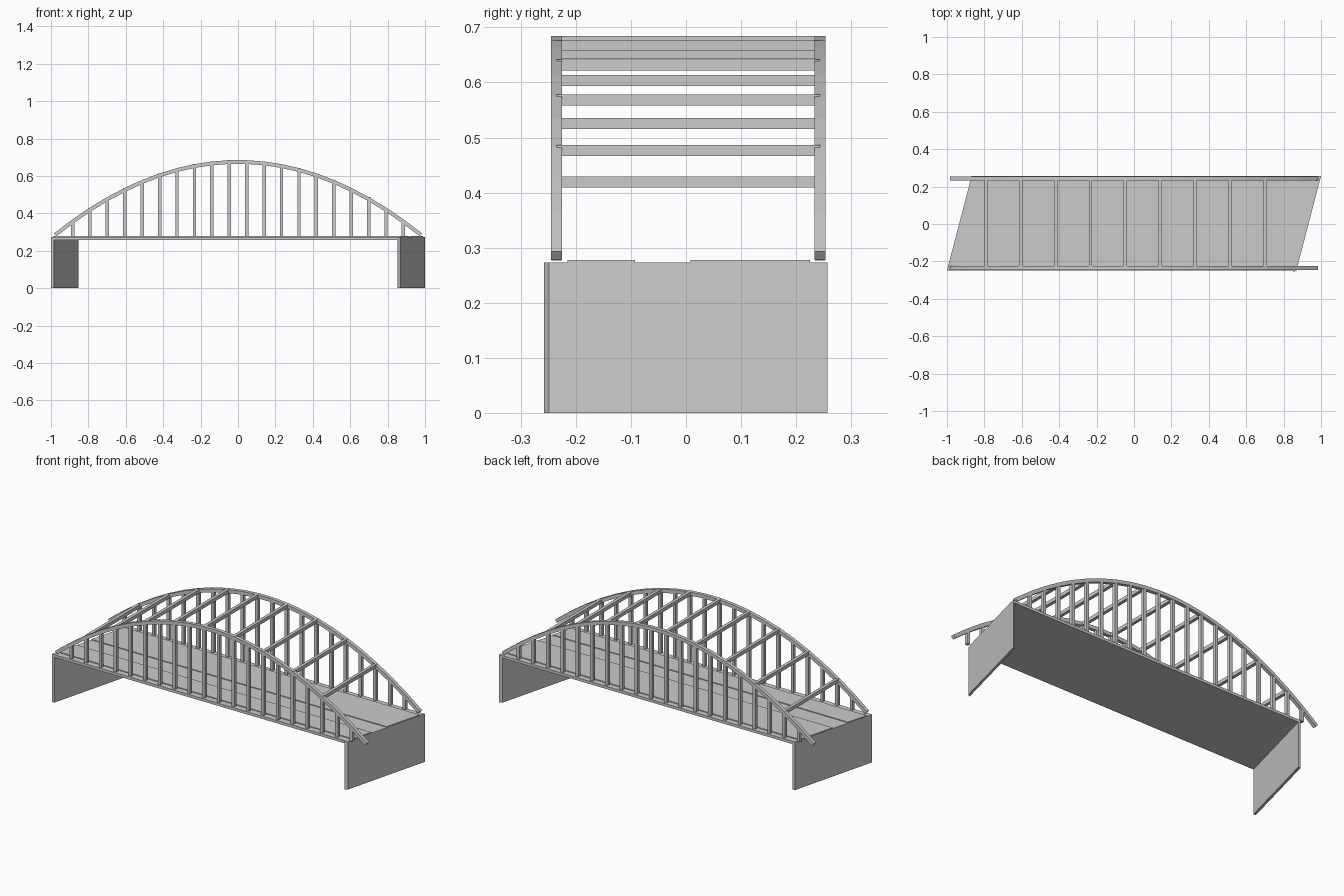
import bpy
from mathutils import Vector

if "Cube" in bpy.data.objects:
    bpy.data.objects.remove(bpy.data.objects["Cube"])


def mesh_object(name, verts, faces):
    me = bpy.data.meshes.new(name)
    me.from_pydata(verts, [], faces)
    ob = bpy.data.objects.new(name, me)
    bpy.context.collection.objects.link(ob)
    return ob


def prism(name, outline, z0, z1):
    """Extrude a counter-clockwise plan outline from z0 to z1."""
    n = len(outline)
    verts = [(x, y, z) for z in (z0, z1) for x, y in outline]
    faces = [tuple(reversed(range(n))), tuple(range(n, 2 * n))]
    faces += [(i, (i + 1) % n, (i + 1) % n + n, i + n) for i in range(n)]
    return mesh_object(name, verts, faces)


def box(name, x, y0, y1, z0, z1, w):
    return prism(name, [(x - w / 2, y0), (x + w / 2, y0),
                        (x + w / 2, y1), (x - w / 2, y1)], z0, z1)


def arch_z(x):
    return 0.675 - 0.408 * x * x


FRONT, BACK = -0.249, 0.257
SKEW = 0.132 / (BACK - FRONT)


def skew_strip(name, y0, y1, z0, z1, inset=0.0):
    """Strip running the length of the skewed deck."""
    def left(y): return -1 + inset + SKEW * (y - FRONT)
    def right(y): return 0.868 - inset + SKEW * (y - FRONT)
    return prism(name, [(left(y0), y0), (right(y0), y0),
                        (right(y1), y1), (left(y1), y1)], z0, z1)


# Skewed deck with slightly raised road strips
skew_strip("deck", FRONT, BACK, 0.258, 0.2735)
skew_strip("front_road_strip", -0.215, -0.093, 0.27, 0.278, 0.002)
skew_strip("back_road_strip", 0.008, 0.225, 0.27, 0.278, 0.002)

# End walls
prism("right_abutment", [(0.852, -0.258), (0.868, FRONT), (1.0, BACK), (0.984, 0.25)], 0, 0.273)
prism("left_abutment", [(-1.0, FRONT), (-0.985, FRONT), (-0.853, BACK), (-0.868, BACK)], 0, 0.26)

# Arches, faceted at each hanger
STEP = 0.0931
nodes = [(i - 10.5) * STEP for i in range(22)]
H = 0.01
for side, yc in (("front", -0.235), ("back", 0.243)):
    verts, faces = [], []
    for x in nodes:
        n = Vector((0.816 * x, 0, 1)).normalized() * H
        c = Vector((x, yc, arch_z(x)))
        dy = Vector((0, H, 0))
        verts += [c - dy - n, c + dy - n, c + dy + n, c - dy + n]
    for k in range(len(nodes) - 1):
        a = 4 * k
        faces += [(a + j, a + 4 + j, a + 4 + (j + 1) % 4, a + (j + 1) % 4)[::-1] for j in range(4)]
    e = 4 * (len(nodes) - 1)
    faces += [(0, 1, 2, 3)[::-1], (e, e + 1, e + 2, e + 3)]
    arch = mesh_object(side + "_arch", verts, faces)
    # outward normals
    import bmesh
    bm = bmesh.new()
    bm.from_mesh(arch.data)
    bmesh.ops.recalc_face_normals(bm, faces=bm.faces[:])
    bm.to_mesh(arch.data)
    bm.free()
    # Hangers
    for i, x in enumerate(nodes[1:-1]):
        box(f"{side}_hanger_{i + 1}", x, yc - 0.009, yc + 0.009, 0.277, arch_z(x), 0.018)

# Cross beams at every second hanger
for i, x in enumerate(nodes[2:-2:2]):
    z = arch_z(x)
    box(f"cross_beam_{i + 1}", x, -0.235, 0.243, z - 0.01, z + 0.01, 0.018)
